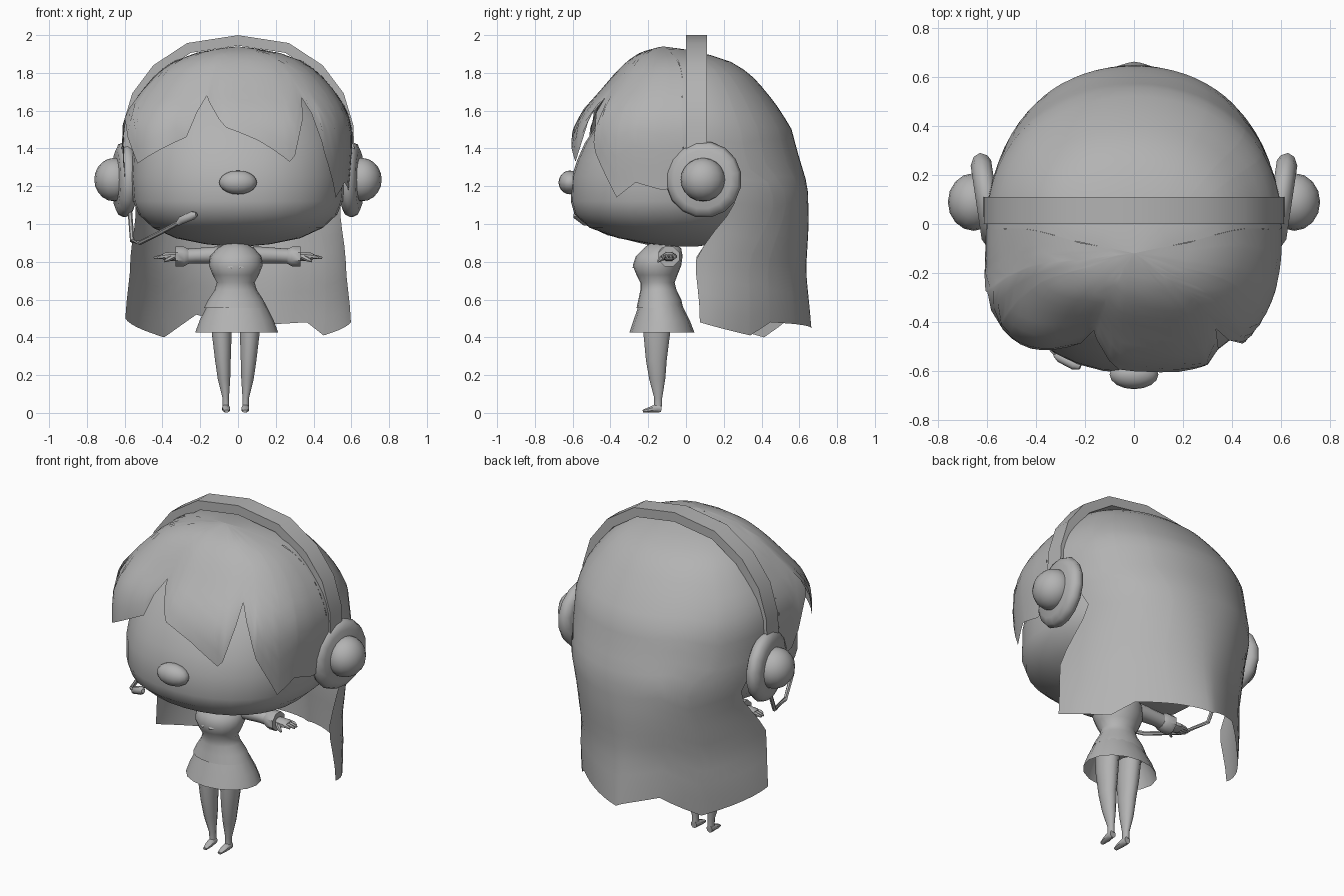
import bpy, bmesh, math
from mathutils import Vector

if "Cube" in bpy.data.objects:
    bpy.data.objects.remove(bpy.data.objects["Cube"])

grey = bpy.data.materials.new("plain_grey")
grey.diffuse_color = (0.45, 0.45, 0.45, 1)
grey.use_nodes = True
grey.node_tree.nodes["Principled BSDF"].inputs["Base Color"].default_value = grey.diffuse_color


def finish(name, bm, angle=45):
    bmesh.ops.remove_doubles(bm, verts=bm.verts, dist=0.0005)
    bmesh.ops.recalc_face_normals(bm, faces=bm.faces)
    me = bpy.data.meshes.new(name)
    bm.to_mesh(me)
    bm.free()
    ob = bpy.data.objects.new(name, me)
    me.materials.append(grey)
    bpy.context.collection.objects.link(ob)
    bpy.ops.object.select_all(action='DESELECT')
    ob.select_set(True)
    bpy.context.view_layer.objects.active = ob
    bpy.ops.object.shade_smooth_by_angle(angle=math.radians(angle))
    return ob


def skin(name, rows, closed, caps=False, angle=45):
    """Join rows of points into a surface."""
    bm = bmesh.new()
    vs = [[bm.verts.new(p) for p in r] for r in rows]
    n = len(rows[0])
    for a, b in zip(vs, vs[1:]):
        for i in range(n if closed else n - 1):
            j = (i + 1) % n
            bm.faces.new((a[i], a[j], b[j], b[i]))
    if caps:
        bm.faces.new(vs[0])
        bm.faces.new(vs[-1])
    return finish(name, bm, angle)


def lerp(table, t):
    """Interpolate rows of (key, values...) sorted by rising key."""
    if t <= table[0][0]:
        return table[0][1:]
    for a, b in zip(table, table[1:]):
        if t <= b[0]:
            k = (t - a[0]) / (b[0] - a[0])
            return tuple(p + (q - p) * k for p, q in zip(a[1:], b[1:]))
    return table[-1][1:]


def spot(table, z, deg, nf=2.0, nb=2.0):
    """Point on a body whose rows are (z, half width, front y, back y)."""
    rx, yf, yb = lerp(table, z)
    c, s = math.cos(math.radians(deg)), math.sin(math.radians(deg))
    e = 2 / (nf if s < 0 else nb)
    x = math.copysign(abs(c) ** e, c) * rx
    y = math.copysign(abs(s) ** e, s) * (yb - yf) / 2 + (yf + yb) / 2
    return (x, y, z)


def loft(name, table, segs=24, n=2.0, caps=True, cx=0.0):
    rows = []
    for r in table:
        ring = [spot(table, r[0], 360 * i / segs, n, n) for i in range(segs)]
        rows.append([(x + cx, y, z) for x, y, z in ring])
    return skin(name, rows, True, caps)


def tube(name, pts, radii, segs=10, ref=(0, 1, 0), angle=45):
    """Sweep an oval along points; radii are (along ref, across)."""
    pts = [Vector(p) for p in pts]
    rows = []
    for i, p in enumerate(pts):
        d = (pts[min(i + 1, len(pts) - 1)] - pts[max(i - 1, 0)]).normalized()
        u = Vector(ref)
        u = (u - d * u.dot(d)).normalized()
        v = d.cross(u)
        a, b = radii[i] if isinstance(radii, list) else radii
        rows.append([p + u * a * math.cos(w) + v * b * math.sin(w)
                     for w in [2 * math.pi * (k + 0.5) / segs for k in range(segs)]])
    return skin(name, rows, True, True, angle)


def ellipsoid(name, centre, size, segs=16, rings=10):
    bm = bmesh.new()
    bmesh.ops.create_uvsphere(bm, u_segments=segs, v_segments=rings, radius=1)
    bmesh.ops.scale(bm, vec=size, verts=bm.verts)
    bmesh.ops.translate(bm, vec=centre, verts=bm.verts)
    return finish(name, bm, 60)


# Head and nose
loft("head", [(.88, .03, -.05, .05), (.893, .17, -.18, .14), (.925, .33, -.36, .24),
              (.98, .45, -.51, .34), (1.05, .525, -.59, .42), (1.12, .555, -.61, .46),
              (1.25, .565, -.605, .5), (1.34, .56, -.575, .5), (1.43, .55, -.535, .49),
              (1.55, .515, -.455, .45), (1.68, .42, -.35, .36), (1.79, .31, -.25, .25),
              (1.85, .18, -.16, .1)], 32, 2.2)
ellipsoid("nose", (0, -.615, 1.22), (.1, .06, .063))

# Hair: one outer form shared by the fringe and the long back
HAIR = [(.4, .61, -.6, .668), (.55, .6, -.6, .655), (.75, .575, -.62, .635),
        (1.0, .565, -.62, .65), (1.2, .59, -.62, .645), (1.4, .605, -.615, .585),
        (1.5, .605, -.6, .56), (1.6, .58, -.55, .5), (1.7, .515, -.46, .425),
        (1.8, .43, -.375, .335), (1.86, .345, -.315, .235), (1.91, .21, -.24, .08),
        (1.935, .06, -.15, -.06), (1.94, 0, -.12, -.12)]
TOP = 1.94


def columns(cuts, step):
    lo, hi = cuts[0][0], cuts[-1][0]
    return sorted({c[0] for c in cuts} | set(range(lo, hi, step)))


# Jagged lower edge of the fringe as (angle, height), and how far its locks
# stand off as (angle, x factor, y factor)
FRINGE = [(-180, 1.22), (-171, 1.25), (-161, 1.56), (-149, 1.32), (-114, 1.46),
          (-104, 1.68), (-93, 1.51), (-69, 1.33), (-66, 1.36), (-57, 1.67),
          (-46, 1.38), (-31, 1.14), (-20, 1.22), (-8, 1.18), (0, 1.2)]
FLARE = [(-180, 1, 1), (-171, 1.02, 1.02), (-161, 1.06, 1.1), (-149, 1.0, 1.17),
         (-114, .9, .89), (-104, .93, .93), (-93, 1, 1), (0, 1, 1)]
rows = []
for i in range(13):
    t = (i / 12) ** 1.7
    row = []
    for a in columns(FRINGE, 6):
        x, y, z = spot(HAIR, TOP - (TOP - lerp(FRINGE, a)[0]) * t, a, 2.6, 2.15)
        fx, fy = lerp(FLARE, a)
        row.append((x * (1 + (fx - 1) * t), y * (1 + (fy - 1) * t), z))
    rows.append(row)
skin("fringe", rows, False, angle=50)

# Long back hair: side edges step back behind the ears, then forward again,
# and the section turns from round to pointed towards the tips
TIPS = [(0, .48), (31, .41), (43, .48), (62, .47), (90, .45),
        (120, .52), (141, .40), (180, .50)]
EDGE = [(.4, 8), (.6, 7), (.82, 5), (.95, 12), (1.1, 22), (1.22, 16), (1.3, 0), (2, 0)]
ROUND = [(.42, 1.45), (.7, 1.7), (1.15, 2.15)]
rows = []
for i in range(25):
    t = (i / 24) ** 1.4
    row = []
    for a in columns(TIPS, 6):
        z = TOP - (TOP - lerp(TIPS, a)[0]) * t
        e = lerp(EDGE, z)[0]
        row.append(spot(HAIR, z, e + a * (180 - 2 * e) / 180, 2.6, lerp(ROUND, z)[0]))
    rows.append(row)
skin("back_hair", rows, False, angle=50)

# Headband, a flat strap
half = [(.59, 1.36), (.583, 1.52), (.535, 1.68), (.43, 1.82), (.26, 1.932)]
arc = half + [(0, 1.972)] + [(-x, z) for x, z in reversed(half)]
tube("headband", [(x, .055, z) for x, z in arc], (.078, .039), 4)

# Ear cups
for s, side in ((1, "right"), (-1, "left")):
    tube("ear_cup_" + side, [(s * x, .1 - (x - .56) * .15, 1.235) for x in (.56, .572, .6, .628, .645)],
         [(.165, .165), (.188, .188), (.203, .203), (.19, .19), (.155, .155)], 16, angle=60)
    ellipsoid("ear_knob_" + side, (s * .655, .09, 1.235), (.106, .118, .115))

# Microphone on its boom
tube("mic_boom", [(-.575, .05, 1.1), (-.56, -.04, .91), (-.52, -.2, .9),
                  (-.42, -.41, .95), (-.31, -.54, 1.01)], (.012, .012), 6)
tube("mic", [(-.32, -.535, 1.0), (-.3, -.545, 1.02), (-.24, -.575, 1.045), (-.22, -.585, 1.05)],
     [(.012, .012), (.022, .022), (.024, .024), (.012, .012)], 8)

# Jacket with bust, waist and flared hem
MID = -.012
loft("jacket", [(.555, .168, -.262, -.015), (.6, .145, -.252, -.025), (.65, .112, -.242, -.05),
                (.69, .1, -.242, -.06), (.73, .122, -.262, -.045), (.78, .142, -.282, -.025),
                (.83, .135, -.265, -.018), (.87, .1, -.225, -.025), (.9, .05, -.19, -.06)],
     20, cx=MID)
# Skirt
loft("skirt", [(.425, .22, -.3, .045), (.49, .196, -.278, .02), (.57, .155, -.25, -.02)],
     16, caps=False, cx=MID + .005)

# Bow on the chest
bm = bmesh.new()
for s in (1, -1):
    for tri in (((0, .835), (.055, .865), (.05, .815)), ((0, .835), (.045, .77), (.02, .765))):
        bm.faces.new([bm.verts.new((MID + s * x, -.272 + abs(x) * .35 + max(0, z - .82) * .9
                                    - max(0, .82 - z) * .35, z)) for x, z in tri])
finish("bow", bm)

# Limbs
for s, side in ((1, "right"), (-1, "left")):
    def at(*pts, cx=0.0):
        return [(cx + s * x, y, z) for x, y, z in pts]

    tube("sleeve_" + side, at((.08, -.1, .835), (.14, -.095, .835), (.22, -.09, .832), (.29, -.09, .828)),
         [(.052, .046), (.05, .044), (.044, .04), (.044, .04)])
    tube("cuff_" + side, at((.262, -.09, .828), (.285, -.09, .828), (.332, -.09, .828)),
         [(.045, .042), (.057, .056), (.06, .056)], 8)
    tube("palm_" + side, at((.32, -.09, .828), (.35, -.09, .828), (.385, -.09, .828), (.4, -.09, .826)),
         [(.026, .024), (.04, .026), (.042, .022), (.036, .015)], 8)
    for k in range(4):
        y = -.119 + k * .02
        end = .428 + (.018 if k in (1, 2) else 0)
        tube("finger_%s_%d" % (side, k + 1), at((.385, y, .828), (.41, y, .826), (end, y, .82)),
             [(.012, .012), (.011, .011), (.006, .006)], 6)
    tube("thumb_" + side, at((.345, -.115, .825), (.37, -.138, .812), (.39, -.148, .802)),
         [(.014, .014), (.012, .012), (.006, .006)], 6, (0, 0, 1))
    tube("leg_" + side, at((.076, -.15, .53), (.074, -.155, .42), (.068, -.157, .28),
                           (.062, -.152, .18), (.053, -.147, .08), (.052, -.147, .035), cx=MID),
         [(.08, .058), (.073, .054), (.057, .043), (.044, .034), (.022, .018), (.022, .018)], 12)
    tube("foot_" + side, at((.052, -.13, .024), (.052, -.15, .026), (.05, -.19, .017),
                            (.048, -.228, .009), cx=MID),
         [(.022, .019), (.025, .021), (.016, .021), (.008, .012)], 8, (0, 0, 1))
